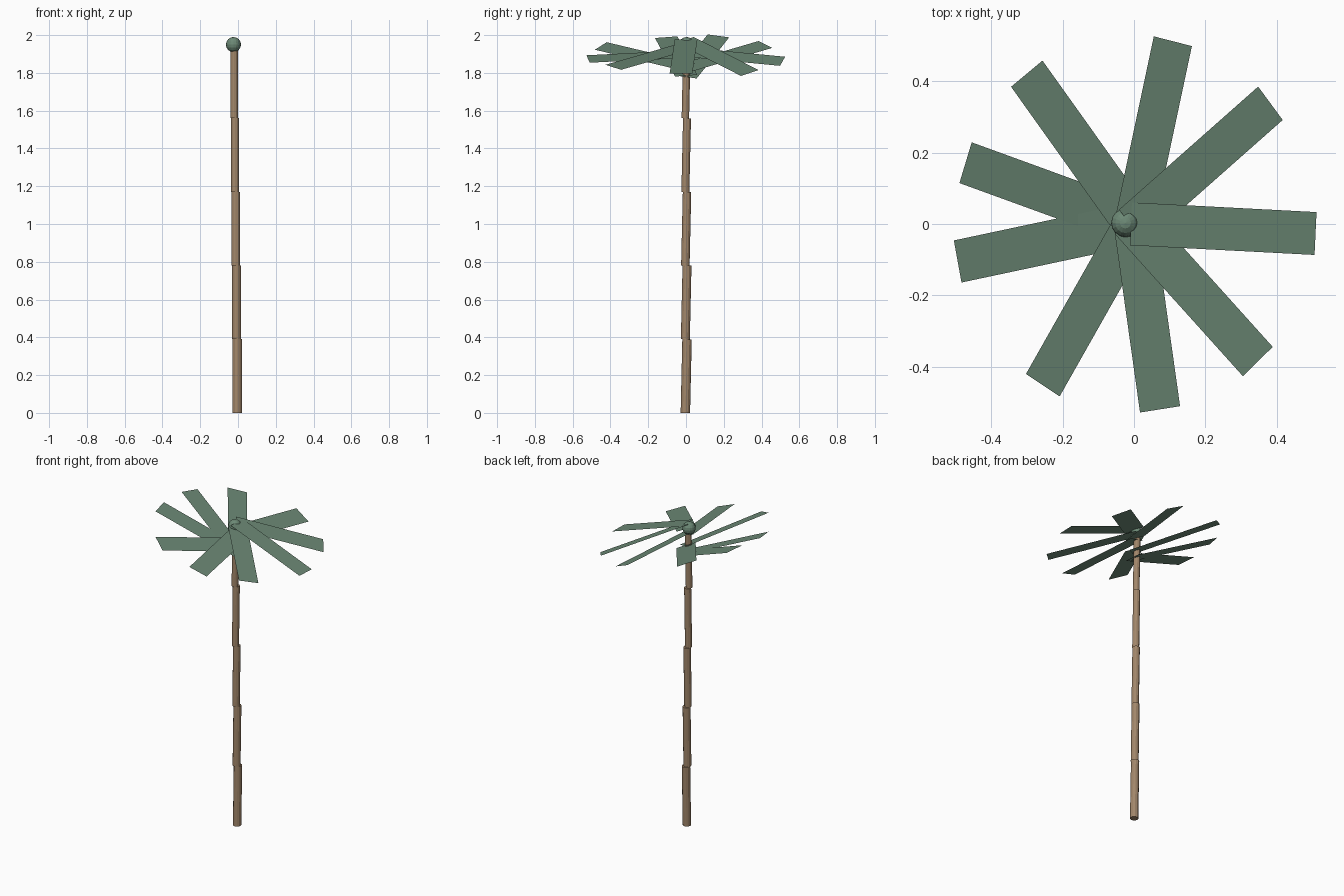
import bpy
import bmesh
from math import radians, atan, atan2, sin, cos
from mathutils import Matrix, Vector

cube = bpy.data.objects.get("Cube")
if cube:
    bpy.data.objects.remove(cube)


def make_material(name, rgb):
    mat = bpy.data.materials.new(name)
    mat.use_nodes = True
    mat.diffuse_color = (*rgb, 1)
    bsdf = mat.node_tree.nodes["Principled BSDF"]
    bsdf.inputs["Base Color"].default_value = (*rgb, 1)
    bsdf.inputs["Roughness"].default_value = 0.8
    return mat


def add_object(name, bm, mat, matrix):
    mesh = bpy.data.meshes.new(name)
    bm.to_mesh(mesh)
    bm.free()
    mesh.materials.append(mat)
    obj = bpy.data.objects.new(name, mesh)
    obj.matrix_world = matrix
    bpy.context.collection.objects.link(obj)
    return obj


bark = make_material("bark brown", (0.36, 0.24, 0.145))
leaf_green = make_material("leaf green", (0.15, 0.25, 0.18))

# Trunk: stacked cylinders, each leaning slightly back and thinner than the last
SEGMENTS = 5
STEP = 0.39
for i in range(SEGMENTS):
    bm = bmesh.new()
    radius = 0.025 - 0.0013 * i
    bmesh.ops.create_cone(bm, cap_ends=True, segments=12,
                          radius1=radius, radius2=radius, depth=STEP)
    place = Matrix.Translation((-0.004 - 0.004 * i, 0.001, STEP * (i + 0.5)))
    add_object(f"trunk_segment_{i + 1}", bm, bark,
               place @ Matrix.Rotation(radians(-1.3), 4, 'X'))

# Round crown bud on top of the trunk
bm = bmesh.new()
bmesh.ops.create_uvsphere(bm, u_segments=16, v_segments=8, radius=0.04)
add_object("crown_bud", bm, leaf_green, Matrix.Translation((-0.024, 0.003, 1.95)))

# Leaves: flat strips around the crown, all sloping down towards +x
# (heading in degrees, slope)
leaves = [(-3, 0.35), (41.5, 0.45), (78, 0.45), (125.5, 0.41), (160, 0.46),
          (192, 0.41), (240.5, 0.42), (278, 0.35), (312, 0.32)]
LENGTH, WIDTH = 0.548, 0.12
for i, (heading, slope) in enumerate(leaves):
    a, tilt = radians(heading), atan(slope)
    in_plane = atan2(sin(a), cos(a) / cos(tilt))
    bm = bmesh.new()
    bmesh.ops.create_grid(bm, x_segments=1, y_segments=1, size=0.5)
    bmesh.ops.scale(bm, vec=(LENGTH, WIDTH, 1), verts=bm.verts)
    place = Matrix.Translation(Vector((0.25 * cos(a), 0.25 * sin(a), 1.887)))
    add_object(f"leaf_{i + 1}", bm, leaf_green,
               place @ Matrix.Rotation(tilt, 4, 'Y') @ Matrix.Rotation(in_plane, 4, 'Z'))
